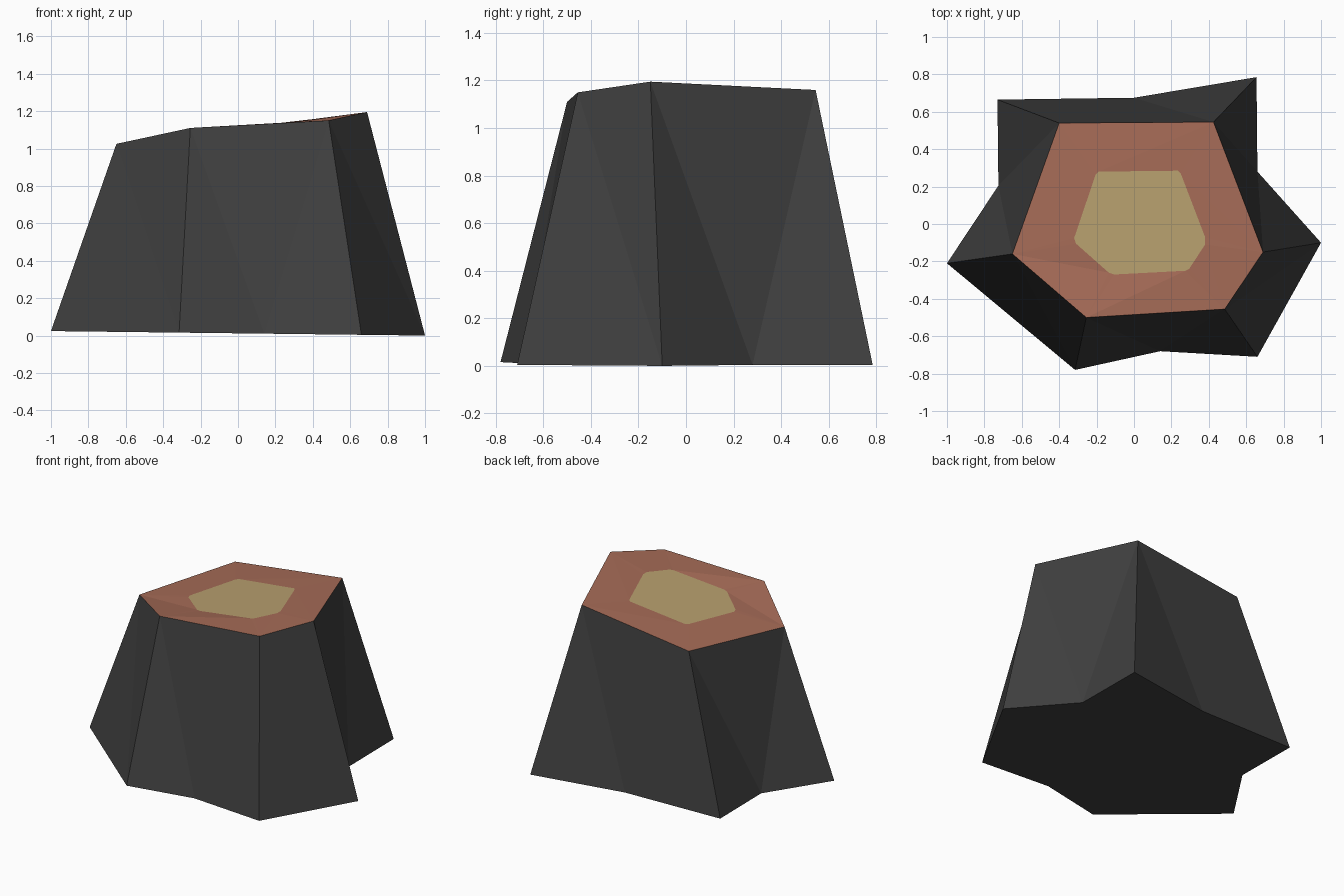
import bpy

if "Cube" in bpy.data.objects:
    bpy.data.objects.remove(bpy.data.objects["Cube"])


def material(name, rgb):
    m = bpy.data.materials.new(name)
    m.diffuse_color = (*rgb, 1.0)
    m.use_nodes = True
    m.node_tree.nodes["Principled BSDF"].inputs["Base Color"].default_value = m.diffuse_color
    return m


def part(name, verts, faces, mat):
    me = bpy.data.meshes.new(name)
    me.from_pydata(verts, [], faces)
    me.materials.append(mat)
    me.validate()
    ob = bpy.data.objects.new(name, me)
    bpy.context.collection.objects.link(ob)
    return ob


bark_mat = material("charred bark", (0.05, 0.05, 0.05))
wood_mat = material("reddish wood", (0.38, 0.148, 0.095))
heart_mat = material("pale heartwood", (0.48, 0.352, 0.158))

# Rim corners, counterclockwise from the back right
rim = [(0.425, 0.545, 1.16), (-0.40, 0.54, 1.055), (-0.65, -0.16, 1.025),
       (-0.255, -0.50, 1.11), (0.485, -0.455, 1.15), (0.69, -0.15, 1.195)]
# Root tips below each corner, and the hollow that follows each root (if any)
roots = [(0.655, 0.785), (-0.73, 0.665), (-1.0, -0.21),
         (-0.315, -0.78), (0.66, -0.71), (1.0, -0.10)]
hollows = [(0.0, 0.675), (-0.725, 0.205), None, (0.14, -0.68), None, (0.66, 0.28)]
# Heartwood outline: two points per rim corner, so corners are clipped
heart = [(0.25, 0.27), (0.235, 0.285), (-0.19, 0.28), (-0.205, 0.265),
         (-0.32, -0.075), (-0.31, -0.105), (-0.135, -0.26), (-0.105, -0.27),
         (0.275, -0.25), (0.295, -0.24), (0.38, -0.11), (0.38, -0.07)]
heart = [(x, y, 1.11 + 0.11 * x) for x, y in heart]


def ground(p):
    return (p[0], p[1], 0.012 - 0.012 * p[0])


# Bark sides and underside
verts = list(rim) + [ground(p) for p in roots]
faces, outline = [], []
for i in range(6):
    j = (i + 1) % 6
    outline.append(6 + i)
    if hollows[i]:
        m = len(verts)
        verts.append(ground(hollows[i]))
        outline.append(m)
        faces += [(i, 6 + i, m), (i, m, j), (j, m, 6 + j)]
    else:
        faces += [(i, 6 + i, 6 + j), (i, 6 + j, j)]
faces.append(tuple(reversed(outline)))
part("stump_bark", verts, faces, bark_mat)

# Cut wood ring on top
faces = []
for i in range(6):
    j = (i + 1) % 6
    a, b, c = 6 + 2 * i, 7 + 2 * i, 6 + 2 * j
    faces += [(i, b, a), (i, j, c), (i, c, b)]
part("cut_wood_ring", rim + heart, faces, wood_mat)

# Heartwood patch in the middle
part("heartwood", heart, [tuple(range(12))], heart_mat)
